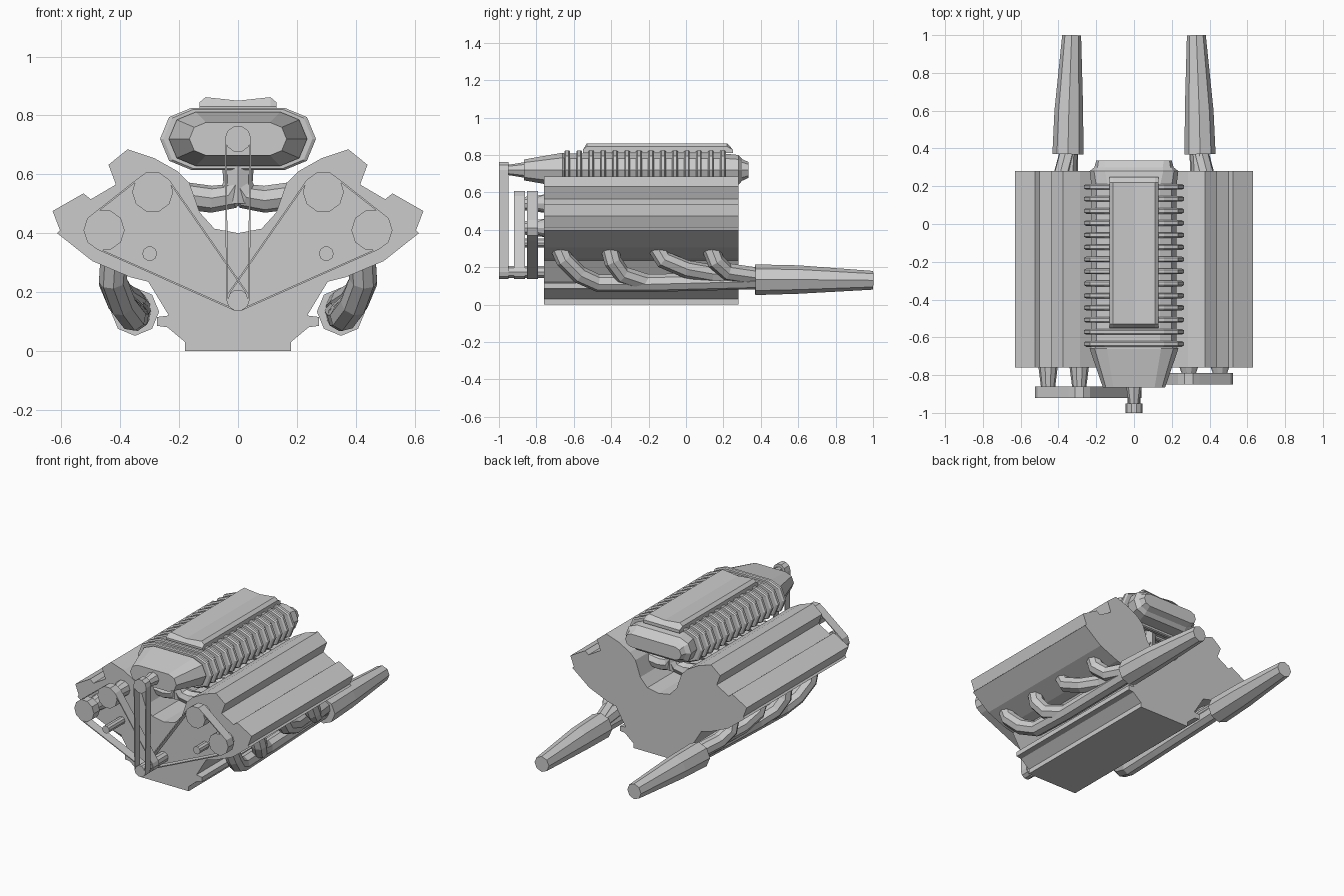
import bpy, bmesh, math
from mathutils import Vector
from mathutils.geometry import convex_hull_2d

cube = bpy.data.objects.get("Cube")
if cube:
    bpy.data.objects.remove(cube, do_unlink=True)

GREY = (0.6, 0.6, 0.6, 1)
metal = bpy.data.materials.new("grey_metal")
metal.use_nodes = True
metal.diffuse_color = GREY
metal.node_tree.nodes["Principled BSDF"].inputs["Base Color"].default_value = GREY


def loft(name, rings, caps=True):
    """Skin a row of equal-length vertex rings into one flat-shaded part."""
    bm = bmesh.new()
    loops = [[bm.verts.new(p) for p in ring] for ring in rings]
    n = len(loops[0])
    for a, b in zip(loops, loops[1:]):
        for i in range(n):
            j = (i + 1) % n
            bm.faces.new((a[i], a[j], b[j], b[i]))
    if caps:
        bm.faces.new(loops[0])
        bm.faces.new(loops[-1])
    bmesh.ops.recalc_face_normals(bm, faces=bm.faces)
    mesh = bpy.data.meshes.new(name)
    bm.to_mesh(mesh)
    bm.free()
    mesh.materials.append(metal)
    obj = bpy.data.objects.new(name, mesh)
    bpy.context.collection.objects.link(obj)
    return obj


def along_y(profile, y, scale=1):
    return [(x * scale, y, z) for x, z in profile]


def prism(name, profile, y0, y1, caps=True):
    return loft(name, [along_y(profile, y0), along_y(profile, y1)], caps)


def circle(x, z, r, n=10):
    return [(x + r * math.cos(math.tau * i / n), z + r * math.sin(math.tau * i / n))
            for i in range(n)]


def stadium(hx, hz, zc=0.72, n=5):
    """Rounded slot outline, hx and hz being its half sizes."""
    pts = []
    for side in (1, -1):
        for i in range(n):
            a = math.pi * (i / (n - 1) - 0.5)
            pts.append((side * (hx - hz + hz * math.cos(a)), zc + side * hz * math.sin(a)))
    return pts


def tube(name, path, radii, n=8):
    """Round pipe through the path points with mitred bends."""
    pts = [Vector(p) for p in path]
    rings, normal, last = [], None, None
    for i, p in enumerate(pts):
        t = (pts[min(i + 1, len(pts) - 1)] - pts[max(i - 1, 0)]).normalized()
        if normal is None:
            normal = t.orthogonal().normalized()
        else:
            normal = last.rotation_difference(t) @ normal
        last, side = t, t.cross(normal)
        r = radii[i] if isinstance(radii, (list, tuple)) else radii
        rings.append([p + r * (normal * math.cos(math.tau * k / n) +
                               side * math.sin(math.tau * k / n)) for k in range(n)])
    return loft(name, rings)


def belt(name, wheels, y0, y1):
    """Thin loop stretched around circles given as (x, z, radius)."""
    pts = [p for w in wheels for p in circle(*w)]
    loop = [pts[i] for i in convex_hull_2d([Vector(p) for p in pts])]
    obj = prism(name, loop, y0, y1, caps=False)
    mod = obj.modifiers.new("thickness", "SOLIDIFY")
    mod.thickness = 0.006


# V-shaped block with both cylinder heads
half = [(0.18, 0), (0.18, 0.03), (0.24, 0.08), (0.275, 0.085), (0.275, 0.115),
        (0.235, 0.12), (0.305, 0.235), (0.365, 0.25), (0.495, 0.305), (0.615, 0.4),
        (0.605, 0.41), (0.63, 0.475), (0.525, 0.535), (0.5, 0.515), (0.415, 0.565),
        (0.44, 0.632), (0.375, 0.685), (0.285, 0.655), (0.205, 0.61), (0.165, 0.57),
        (0.13, 0.47), (0.08, 0.415)]
outline = half + [(0, 0.4)] + [(-x, z) for x, z in reversed(half)]
prism("engine_block", outline, -0.76, 0.28)

# Supercharger: ribbed body, tapered nose and rear cover
loft("supercharger_body", [along_y(stadium(hx, hz), y) for y, hx, hz in (
    (-0.865, 0.165, 0.056), (-0.66, 0.235, 0.092), (-0.65, 0.225, 0.088),
    (0.2, 0.225, 0.088), (0.28, 0.235, 0.08), (0.3, 0.21, 0.058), (0.335, 0.2, 0.042))])
for i in range(14):
    y = -0.635 + i * 0.064
    loft(f"cooling_fin_{i + 1}", [along_y(stadium(0.253, 0.1), y - 0.015),
                                  along_y(stadium(0.265, 0.105), y - 0.008),
                                  along_y(stadium(0.265, 0.105), y + 0.008),
                                  along_y(stadium(0.253, 0.1), y + 0.015)])

# Top plate with a shallow central groove and sloped ends
plate = [(-0.13, 0.81), (0.13, 0.81), (0.13, 0.845), (0.11, 0.862), (0, 0.85),
         (-0.11, 0.862), (-0.13, 0.845)]
flat = [(x, min(z, 0.83)) for x, z in plate]
loft("supercharger_top_plate", [along_y(flat, -0.55), along_y(plate, -0.53),
                                along_y(plate, 0.22), along_y(flat, 0.25)])

# Intake runners joining the supercharger to the heads
for i in range(4):
    y = -0.6 + i * 0.24
    tube(f"intake_stem_{i + 1}", [(0, y, 0.65), (0, y, 0.5)], [0.055, 0.045])
    for s, side in ((1, "left"), (-1, "right")):
        tube(f"{side}_intake_runner_{i + 1}",
             [(0, y, 0.57), (s * 0.03, y, 0.525), (s * 0.09, y, 0.515), (s * 0.2, y, 0.53)],
             0.046)

# Exhausts on both sides
runners = [
    [(0.42, -0.68, 0.31), (0.425, -0.65, 0.24), (0.395, -0.57, 0.16), (0.36, -0.47, 0.115),
     (0.35, -0.2, 0.115), (0.342, 0.39, 0.13)],
    [(0.42, -0.41, 0.31), (0.425, -0.39, 0.23), (0.395, -0.34, 0.16), (0.35, -0.22, 0.12)],
    [(0.42, -0.16, 0.31), (0.425, -0.12, 0.24), (0.4, 0, 0.19), (0.36, 0.14, 0.165),
     (0.345, 0.39, 0.15)],
    [(0.42, 0.13, 0.31), (0.425, 0.16, 0.23), (0.39, 0.22, 0.175), (0.345, 0.39, 0.15)]]
for s, side in ((1, "left"), (-1, "right")):
    for i, path in enumerate(runners):
        tube(f"{side}_exhaust_runner_{i + 1}", [(s * x, y, z) for x, y, z in path], 0.048)
    tube(f"{side}_muffler", [(s * 0.35, 0.37, 0.133), (s * 0.345, 0.6, 0.134),
                             (s * 0.33, 1, 0.13)], [0.082, 0.076, 0.05])

# Accessory pulleys, shafts and belts on the front
crank = (0, 0.175, 0.04)
for s, side, y0, y1 in ((1, "left", -0.85, -0.79), (-1, "right", -0.92, -0.86)):
    wheels = [(s * 0.29, 0.54, 0.07), (s * 0.455, 0.41, 0.07)]
    for i, (x, z, r) in enumerate(wheels):
        prism(f"{side}_pulley_{i + 1}", circle(x, z, r), y0, y1)
        loft(f"{side}_pulley_shaft_{i + 1}", [along_y(circle(x, z, 0.052), -0.75),
                                              along_y(circle(x, z, 0.038), y1)])
    prism(f"{side}_idler", circle(s * 0.3, 0.33, 0.025), y0, -0.75)
    belt(f"{side}_accessory_belt", wheels + [crank], y0, y1)

# Crankshaft snout and the supercharger drive
prism("crankshaft_snout", circle(0, 0.175, 0.034), -1, -0.75)
drive = (0, 0.72, 0.045)
prism("drive_pulley", circle(*drive), -1, -0.95)
tube("drive_shaft", [(0, -0.96, 0.72), (0, -0.86, 0.72)], [0.026, 0.042])
belt("drive_belt", [crank, drive], -1, -0.95)
